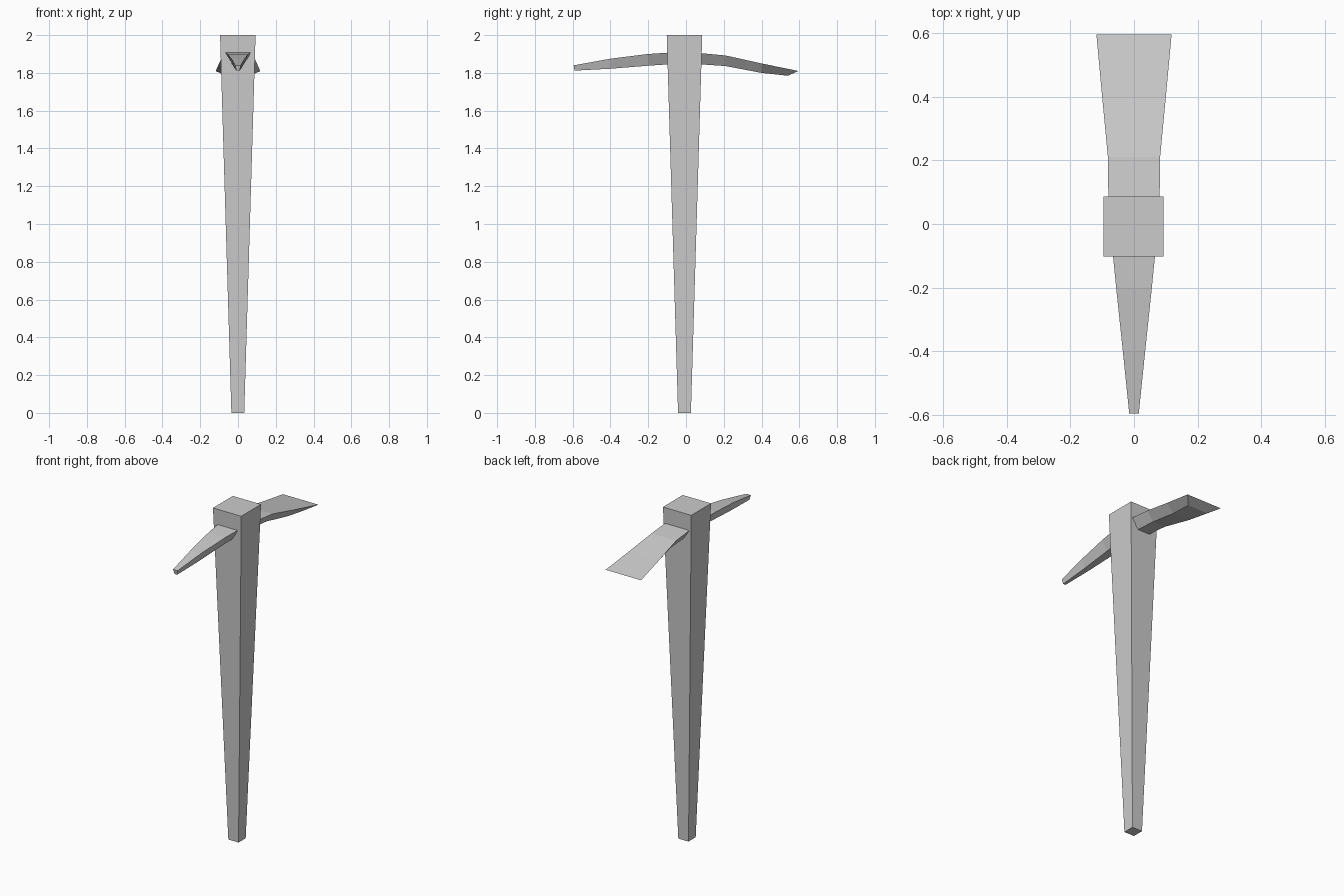
import bpy, bmesh

cube = bpy.data.objects.get("Cube")
if cube:
    bpy.data.objects.remove(cube, do_unlink=True)

grey = bpy.data.materials.new("plain_grey")
grey.use_nodes = True
colour = (0.6, 0.6, 0.6, 1)
grey.diffuse_color = colour
grey.node_tree.nodes["Principled BSDF"].inputs["Base Color"].default_value = colour


def loft(name, sections):
    """Join four-cornered sections into one closed, flat-faced solid."""
    bm = bmesh.new()
    rings = [[bm.verts.new(p) for p in s] for s in sections]
    for a, b in zip(rings, rings[1:]):
        for i in range(4):
            j = (i + 1) % 4
            bm.faces.new((a[i], a[j], b[j], b[i]))
    bm.faces.new(rings[0])
    bm.faces.new(rings[-1])
    bmesh.ops.recalc_face_normals(bm, faces=bm.faces)
    mesh = bpy.data.meshes.new(name)
    bm.to_mesh(mesh)
    bm.free()
    mesh.materials.append(grey)
    obj = bpy.data.objects.new(name, mesh)
    bpy.context.collection.objects.link(obj)
    return obj


def square(half, z):
    # The shaft sits slightly off centre
    cx, cy = -0.001, -0.008
    return [(cx + sx * half, cy + sy * half, z)
            for sx, sy in ((-1, -1), (1, -1), (1, 1), (-1, 1))]


def blade_section(y_top, z_top, w_top, y_low, z_low, w_low):
    return [(-w_top, y_top, z_top), (w_top, y_top, z_top),
            (w_low, y_low, z_low), (-w_low, y_low, z_low)]


# Tapered square shaft
loft("handle", [square(0.034, 0), square(0.094, 2)])

# Narrow pointed arm at the front
loft("pick_spike", [blade_section(*s) for s in (
    (-0.05, 1.91, 0.071, -0.05, 1.848, 0.032),
    (-0.20, 1.90, 0.056, -0.20, 1.838, 0.026),
    (-0.40, 1.875, 0.035, -0.40, 1.822, 0.017),
    (-0.595, 1.84, 0.015, -0.59, 1.812, 0.008))])

# Broad flared arm at the back with a bevelled cutting edge
loft("adze_blade", [blade_section(*s) for s in (
    (0.04, 1.908, 0.08, 0.04, 1.848, 0.04),
    (0.21, 1.892, 0.082, 0.21, 1.836, 0.042),
    (0.40, 1.85, 0.10, 0.40, 1.80, 0.056),
    (0.595, 1.81, 0.118, 0.54, 1.785, 0.067))])
